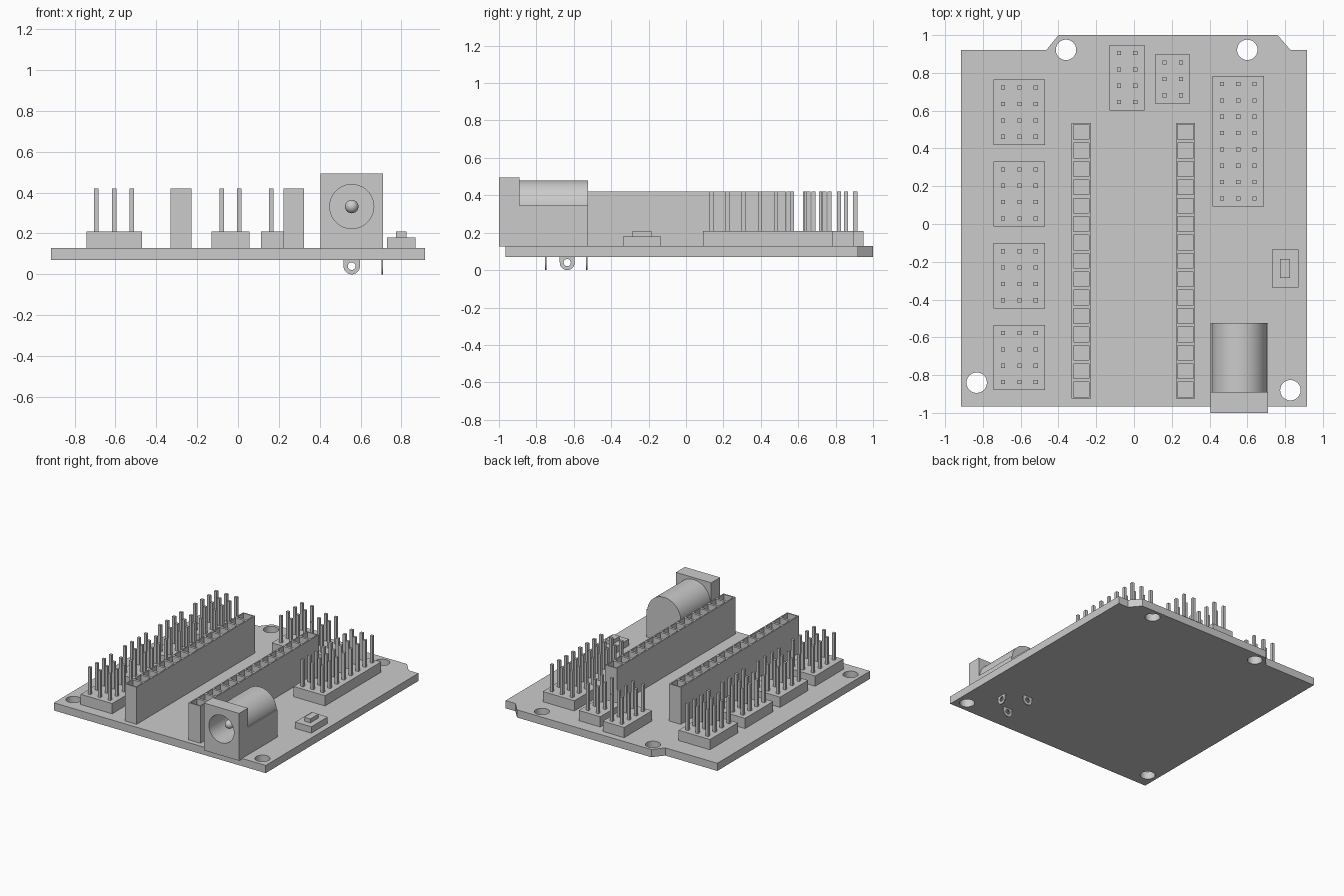
import bpy, bmesh, math
from mathutils import Matrix, Vector

cube = bpy.data.objects.get("Cube")
if cube:
    bpy.data.objects.remove(cube, do_unlink=True)

grey = bpy.data.materials.new("plain grey")
grey.use_nodes = True
COLOUR = (0.6, 0.6, 0.6, 1)
grey.diffuse_color = COLOUR
grey.node_tree.nodes["Principled BSDF"].inputs["Base Color"].default_value = COLOUR

BOARD_TOP = 0.13
PITCH = 0.0865


def finish(name, bm, smooth=False):
    """Turn a bmesh into a named, coloured object."""
    mesh = bpy.data.meshes.new(name)
    bmesh.ops.recalc_face_normals(bm, faces=bm.faces)
    bm.to_mesh(mesh)
    bm.free()
    mesh.materials.append(grey)
    obj = bpy.data.objects.new(name, mesh)
    bpy.context.collection.objects.link(obj)
    if smooth:
        bpy.ops.object.select_all(action='DESELECT')
        obj.select_set(True)
        bpy.context.view_layer.objects.active = obj
        bpy.ops.object.shade_smooth_by_angle(angle=math.radians(30))
    return obj


def add_box(bm, x0, x1, y0, y1, z0, z1):
    centre = Vector((x0 + x1, y0 + y1, z0 + z1)) / 2
    size = Matrix.Diagonal((x1 - x0, y1 - y0, z1 - z0, 1))
    bmesh.ops.create_cube(bm, size=1, matrix=Matrix.Translation(centre) @ size)


def arc(cx, cy, r, start=0, end=360, n=40):
    full = end - start == 360
    angles = [math.radians(start + (end - start) * i / n) for i in range(n if full else n + 1)]
    return [(cx + r * math.cos(a), cy + r * math.sin(a)) for a in angles]


def plate(name, loops, low, high, axis='z'):
    """Extrude an outline with holes between two positions along an axis."""
    curve = bpy.data.curves.new(name, 'CURVE')
    curve.dimensions = '2D'
    curve.fill_mode = 'BOTH'
    curve.extrude = (high - low) / 2
    for loop in loops:
        spline = curve.splines.new('POLY')
        spline.points.add(len(loop) - 1)
        for point, (u, v) in zip(spline.points, loop):
            point.co = (u, v, 0, 1)
        spline.use_cyclic_u = True
    temp = bpy.data.objects.new(name + "_profile", curve)
    bpy.context.collection.objects.link(temp)
    shape = temp.evaluated_get(bpy.context.evaluated_depsgraph_get())
    bm = bmesh.new()
    bm.from_mesh(shape.to_mesh())
    shape.to_mesh_clear()
    bpy.data.objects.remove(temp, do_unlink=True)
    bpy.data.curves.remove(curve)
    bmesh.ops.remove_doubles(bm, verts=bm.verts, dist=0.0001)
    mid = (low + high) / 2
    for vert in bm.verts:
        u, v, w = vert.co
        w += mid
        vert.co = {'x': (w, u, v), 'y': (u, w, v), 'z': (u, v, w)}[axis]
    return finish(name, bm, smooth=True)


# Circuit board with notched rear edge and mounting holes
outline = [(-0.915, -0.965), (0.915, -0.965), (0.915, 0.92), (0.83, 0.92),
           (0.76, 1.0), (-0.40, 1.0), (-0.465, 0.92), (-0.915, 0.92)]
hole_spots = [(-0.36, 0.922), (0.60, 0.922), (-0.833, -0.84), (0.828, -0.88)]
plate("board", [outline] + [arc(x, y, 0.054) for x, y in hole_spots], 0.07, BOARD_TOP)


def pin_header(name, cx, cy, columns, rows):
    bm = bmesh.new()
    w, d, pin = columns * PITCH / 2 + 0.006, rows * PITCH / 2, 0.011
    add_box(bm, cx - w, cx + w, cy - d, cy + d, BOARD_TOP, 0.21)
    for i in range(columns):
        for j in range(rows):
            x = cx + (i - (columns - 1) / 2) * PITCH
            y = cy + (j - (rows - 1) / 2) * PITCH
            add_box(bm, x - pin, x + pin, y - pin, y + pin, 0.21, 0.42)
    finish(name, bm)


# Pin headers
for k in range(4):
    pin_header(f"side_pin_header_{k + 1}", -0.607, 0.592 - k * 0.433, 3, 4)
pin_header("rear_pin_header_wide", -0.037, 0.775, 2, 4)
pin_header("rear_pin_header_small", 0.205, 0.768, 2, 3)
pin_header("long_pin_header", 0.552, 0.438, 3, 8)


def socket_strip(name, cx, cells=15):
    """Tall strip whose top is a row of square wells."""
    bm = bmesh.new()
    add_box(bm, cx - 0.051, cx + 0.051, -0.925, 0.535, BOARD_TOP, 0.42)
    long_edges = [e for e in bm.edges if abs(e.verts[0].co.y - e.verts[1].co.y) > 1]
    bmesh.ops.subdivide_edges(bm, edges=long_edges, cuts=cells - 1, use_grid_fill=True)
    bm.normal_update()
    top = [f for f in bm.faces if f.normal.z > 0.9]
    bmesh.ops.inset_individual(bm, faces=top, thickness=0.0135)
    wells = bmesh.ops.extrude_discrete_faces(bm, faces=top)["faces"]
    for face in wells:
        bmesh.ops.translate(bm, verts=face.verts, vec=(0, 0, -0.24))
    finish(name, bm)


socket_strip("socket_strip_right", -0.279)
socket_strip("socket_strip_left", 0.273)

# Power jack: square collar, arched barrel, rear plug and centre contact
JX, JZ, BORE = 0.557, 0.332, 0.108
bore = arc(JX, JZ, BORE)
collar = [(0.405, 0.125), (0.71, 0.125), (0.71, 0.495), (0.405, 0.495)]
plate("jack_collar", [collar, bore], -1.0, -0.89, 'y')
barrel = [(0.405, 0.125), (0.71, 0.125), (0.71, 0.345), (JX + 0.145, 0.345)]
barrel += arc(JX, 0.335, 0.145, 4, 176) + [(JX - 0.145, 0.345), (0.405, 0.345)]
plate("jack_barrel", [barrel, bore], -0.89, -0.525, 'y')
plate("jack_rear_plug", [bore], -0.56, -0.525, 'y')

bm = bmesh.new()
PIN_R = 0.033
turn = Matrix.Rotation(math.radians(90), 4, 'X')
bmesh.ops.create_cone(bm, cap_ends=True, segments=24, radius1=PIN_R, radius2=PIN_R, depth=0.34,
                      matrix=Matrix.Translation((JX, -0.73, JZ)) @ turn)
bmesh.ops.create_uvsphere(bm, u_segments=24, v_segments=12, radius=PIN_R,
                          matrix=Matrix.Translation((JX, -0.90, JZ)) @ turn)
finish("jack_centre_contact", bm, smooth=True)


# Solder tabs under the jack
def solder_tab(name, across, position, axis):
    tab = [(across + 0.04, 0.075)] + arc(across, 0.04, 0.04, 0, -180, 20) + [(across - 0.04, 0.075)]
    plate(name, [tab, arc(across, 0.04, 0.019, n=20)], position - 0.004, position + 0.004, axis)


solder_tab("solder_tab_front", JX, -0.75, 'y')
solder_tab("solder_tab_rear", JX, -0.53, 'y')
solder_tab("solder_tab_side", -0.635, 0.706, 'x')

# Push button
bm = bmesh.new()
add_box(bm, 0.73, 0.87, -0.337, -0.135, BOARD_TOP, 0.18)
add_box(bm, 0.774, 0.826, -0.287, -0.185, 0.18, 0.21)
finish("push_button", bm)
